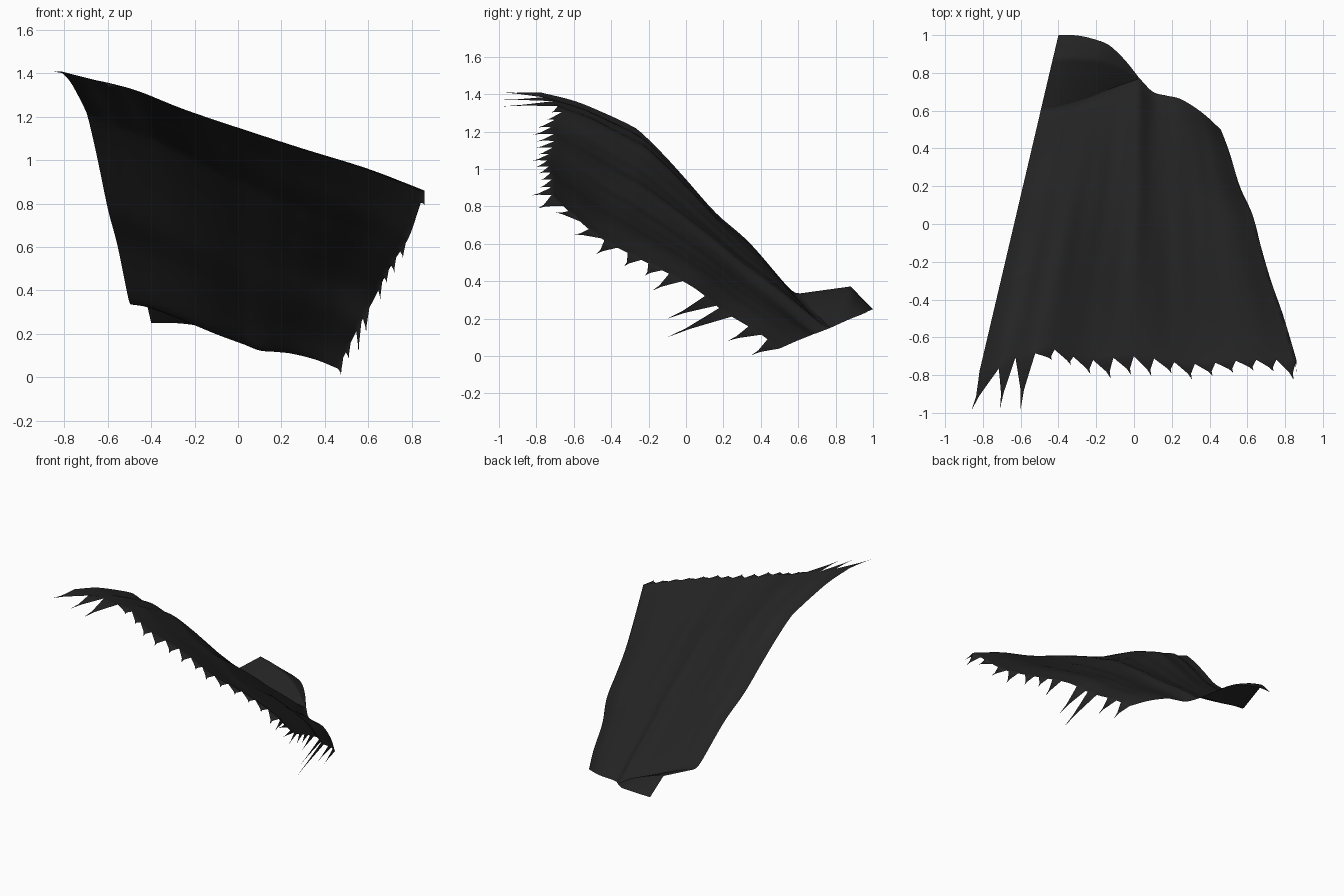
import bpy, bmesh, math, random
from mathutils import Vector as V

if "Cube" in bpy.data.objects:
    bpy.data.objects.remove(bpy.data.objects["Cube"])

random.seed(4)


def smooth_curve(pts, n):
    """Catmull-Rom through pts, resampled to n + 1 evenly spaced points."""
    p = [V(q) for q in pts]
    p = [2 * p[0] - p[1]] + p + [2 * p[-1] - p[-2]]
    fine = []
    for i in range(1, len(p) - 2):
        a, b, c, d = p[i - 1:i + 3]
        for k in range(24):
            t = k / 24
            fine.append(0.5 * (2 * b + (c - a) * t + (2 * a - 5 * b + 4 * c - d) * t * t
                               + (3 * b - a - 3 * c + d) * t ** 3))
    fine.append(p[-2])
    acc = [0.0]
    for u, w in zip(fine, fine[1:]):
        acc.append(acc[-1] + (w - u).length)
    out, j = [], 0
    for k in range(n + 1):
        goal = acc[-1] * k / n
        while j < len(acc) - 2 and acc[j + 1] < goal:
            j += 1
        out.append(fine[j].lerp(fine[j + 1], (goal - acc[j]) / (acc[j + 1] - acc[j])))
    return out


def edge_pts(yz):
    """Points on the straight edge of the cape, from y and z."""
    return [(-.4 - .235 * (1 - y), y, z) for y, z in yz]


def patch(bm, left, right, front, back, creases=0.0, fade=1.0):
    """Surface between four border curves; fade limits the reach of the back one."""
    nt, ns = len(front) - 1, len(left) - 1
    grid = []
    for i in range(nt + 1):
        t, col = i / nt, []
        for j in range(ns + 1):
            s = j / ns
            p = left[j].lerp(right[j], t)
            p += (front[i] - left[0].lerp(right[0], t)) * (1 - s)
            p += (back[i] - left[ns].lerp(right[ns], t)) * s ** fade
            inside = math.sin(math.pi * t) * math.sin(math.pi * s)
            p.z += creases * inside * (math.sin(38 * t + 3 * s) + .6 * math.sin(71 * t - 5 * s))
            p.z += creases * 5 * math.sin(math.pi * s) * math.exp(-((t - .9) / .06) ** 2) * (t < 1)
            col.append(bm.verts.new(p))
        grid.append(col)
    for i in range(nt):
        for j in range(ns):
            bm.faces.new((grid[i][j], grid[i + 1][j], grid[i + 1][j + 1], grid[i][j + 1]))
    return grid


def tatter(bm, border, tip):
    """Curved torn point hanging from a run of border vertices."""
    tip = V(tip)
    n = len(border) - 1
    row = border
    for f in (.3, .65):
        new = []
        for k, v in enumerate(border):
            base = border[0].co.lerp(border[-1].co, .5 + (k / n - .5) * (1 - f) ** 1.6)
            new.append(bm.verts.new(v.co.lerp(base, f).lerp(tip, f)))
        for k in range(n):
            bm.faces.new((row[k + 1], row[k], new[k], new[k + 1]))
        row = new
    end = bm.verts.new(tip)
    for k in range(n):
        bm.faces.new((row[k + 1], row[k], end))


def finish(bm, name, mat):
    """Turn a bmesh into a smooth, upward-facing cloth object."""
    bmesh.ops.recalc_face_normals(bm, faces=bm.faces)
    if sum(f.normal.z * f.calc_area() for f in bm.faces) < 0:
        bmesh.ops.reverse_faces(bm, faces=bm.faces)
    me = bpy.data.meshes.new(name)
    bm.to_mesh(me)
    bm.free()
    for f in me.polygons:
        f.use_smooth = True
    me.materials.append(mat)
    bpy.context.collection.objects.link(bpy.data.objects.new(name, me))


cloth = bpy.data.materials.new("black_cloth")
cloth.diffuse_color = (.018, .018, .019, 1)
cloth.use_nodes = True
cloth.node_tree.nodes["Principled BSDF"].inputs["Base Color"].default_value = cloth.diffuse_color

# Main sheet borders; its back border is the fold, then the free hem
NT, NS = 64, 72
FOLD_IN, FOLD_OUT = V((-.492, .61, .335)), V((.03, .77, .15))
left = smooth_curve(edge_pts([(-.78, 1.41), (-.6, 1.365), (-.45, 1.305), (-.3, 1.235),
                              (-.24, 1.195), (-.12, 1.077), (0, .945), (.16, .765),
                              (.34, .605), (.55, .365), (.61, .335)]), NS)
right = smooth_curve([(.86, -.72, .86), (.825, -.6, .75), (.785, -.47, .64), (.725, -.3, .545),
                      (.675, -.13, .46), (.627, .05, .36), (.56, .2, .24), (.505, .38, .13),
                      (.46, .5, .04)], NS)
front = smooth_curve([(-.818, -.78, 1.41), (-.74, -.785, 1.39), (-.66, -.71, 1.37),
                      (-.57, -.71, 1.35), (-.45, -.66, 1.315), (-.25, -.72, 1.235),
                      (0, -.7, 1.15), (.3, -.74, 1.053), (.6, -.72, .96), (.86, -.72, .86)], NT)
fold = smooth_curve([FOLD_IN, (-.41, .62, .32), (-.25, .665, .26), (-.1, .725, .198),
                     FOLD_OUT], 32)
hem = smooth_curve([FOLD_OUT, (.1, .7, .123), (.17, .68, .117), (.25, .66, .108),
                    (.36, .59, .08), (.46, .5, .04)], 32)

bm = bmesh.new()
left[-1] = FOLD_IN.copy()
grid = patch(bm, left, right, front, fold + hem[1:], creases=.004, fade=1.5)

# Torn points along the front edge; three long ones beside the straight edge
long_tips = {0: (-.86, -.985, 1.41), 1: (-.71, -.98, 1.37), 2: (-.6, -.98, 1.335)}
for k in range(16):
    run = [grid[i][0] for i in range(4 * k, 4 * k + 5)]
    drop = random.uniform(.05, .11)
    tatter(bm, run, long_tips.get(k, run[3].co + V((.012, -drop, -.012))))

# Torn points hanging below the side edge
side_tips = [(.475, .35, .005), (.51, .22, .08), (.555, -.1, .1), (.59, -.1, .2),
             (.655, -.18, .35), (.685, -.22, .43), (.72, -.33, .48), (.76, -.48, .545),
             (.79, -.6, .65), (.825, -.7, .77), (.86, -.79, .79)]
for tip in side_tips:
    j = min(range(NS + 1), key=lambda q: abs(right[q].x - tip[0]))
    j = max(2, min(NS - 2, j))
    tatter(bm, [grid[NT][q] for q in range(j - 2, j + 3)], tip)
finish(bm, "torn_cape", cloth)

# Folded tail: rises from the fold to a ridge, then drops to the hem
rise = [V(p) for p in edge_pts([(.61, .335), (.88, .372), (1.0, .25)])]
tail_edge = [rise[0].lerp(rise[1], k / 12) for k in range(13)]
tail_edge += [rise[1].lerp(rise[2], k / 6) for k in range(1, 7)]
tail_hem = smooth_curve([rise[2], (-.3, .998, .25), (-.2, .975, .24), (-.13, .945, .225),
                         (-.05, .87, .195), FOLD_OUT], 32)
bm = bmesh.new()
patch(bm, tail_edge, [FOLD_OUT] * 19, fold, tail_hem)
bmesh.ops.remove_doubles(bm, verts=bm.verts, dist=1e-5)
finish(bm, "folded_tail", cloth)
